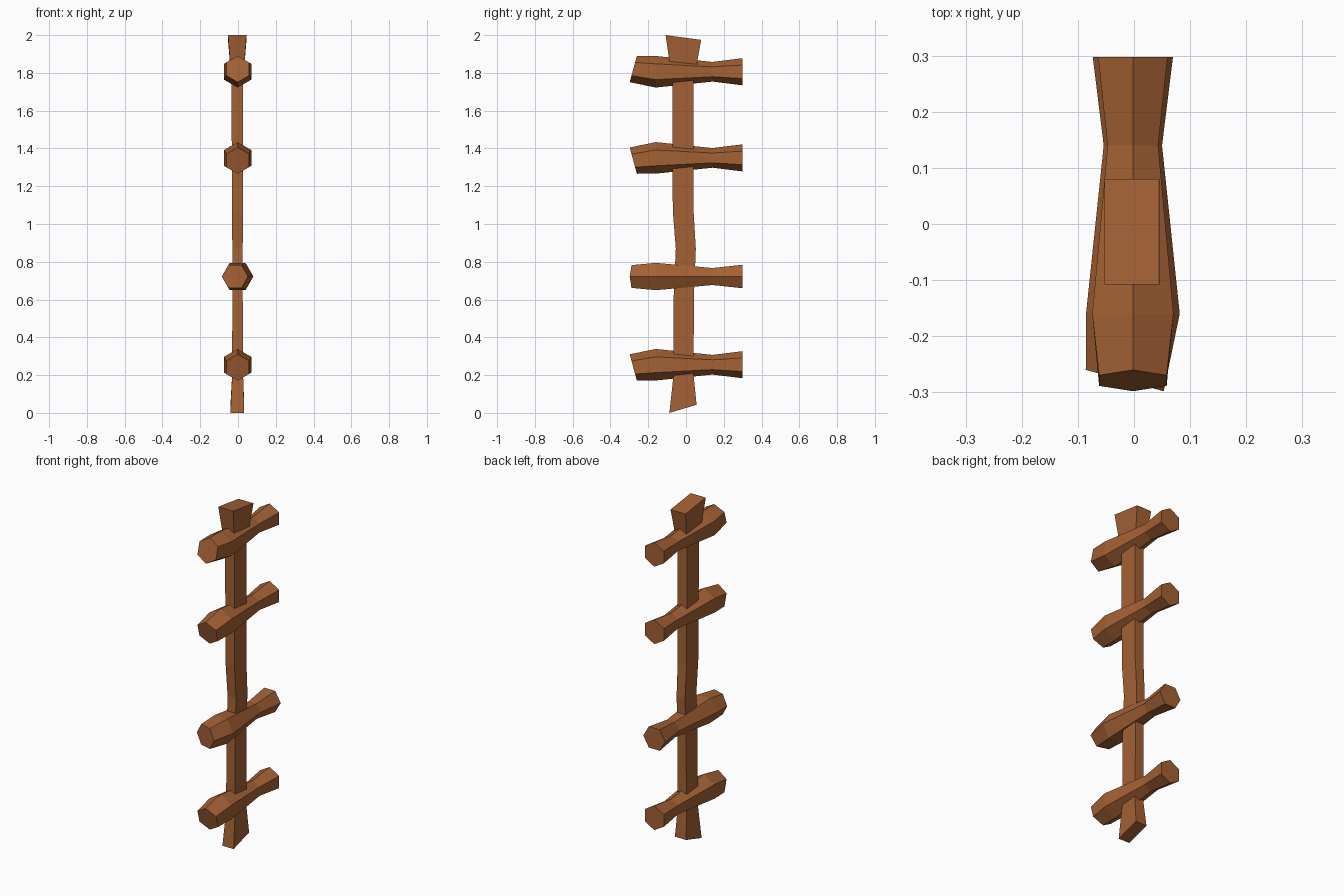
import bpy, bmesh, math
from mathutils import Matrix

if "Cube" in bpy.data.objects:
    bpy.data.objects.remove(bpy.data.objects["Cube"])

wood = bpy.data.materials.new("wood")
wood.diffuse_color = (0.37, 0.12, 0.035, 1)
wood.use_nodes = True
wood.node_tree.nodes["Principled BSDF"].inputs["Base Color"].default_value = wood.diffuse_color


def loft(name, rings):
    """Skin a list of equal-length point rings and cap both ends."""
    bm = bmesh.new()
    loops = [[bm.verts.new(p) for p in ring] for ring in rings]
    n = len(loops[0])
    for a, b in zip(loops, loops[1:]):
        for i in range(n):
            j = (i + 1) % n
            bm.faces.new((a[i], a[j], b[j], b[i]))
    bm.faces.new(loops[0])
    bm.faces.new(loops[-1])
    bmesh.ops.recalc_face_normals(bm, faces=bm.faces)
    mesh = bpy.data.meshes.new(name)
    bm.to_mesh(mesh)
    bm.free()
    mesh.materials.append(wood)
    obj = bpy.data.objects.new(name, mesh)
    bpy.context.collection.objects.link(obj)
    return obj


# Crooked square post: x range, y range, z at front edge, z at back edge
post = [
    (-0.040, 0.033, -0.088, 0.056, 0.00, 0.043),
    (-0.031, 0.027, -0.066, 0.040, 0.20, 0.20),
    (-0.030, 0.025, -0.065, 0.042, 0.62, 0.62),
    (-0.030, 0.025, -0.054, 0.052, 0.87, 0.87),
    (-0.032, 0.026, -0.070, 0.040, 1.07, 1.07),
    (-0.034, 0.027, -0.072, 0.040, 1.75, 1.75),
    (-0.053, 0.045, -0.108, 0.080, 2.00, 1.975),
]
loft("post", [[(x0, y0, zf), (x1, y0, zf), (x1, y1, zb), (x0, y1, zb)]
              for x0, x1, y0, y1, zf, zb in post])


# Hexagonal rung with a slanted front end: y, centre height, radius, slant
def hex_ring(y, zc, r, slant):
    pts = []
    for k in range(6):
        a = math.radians(90 + 60 * k)
        pts.append((r * math.cos(a), y - slant * math.sin(a), zc + r * math.sin(a)))
    return pts


rung = [(-0.279, -0.0145, 0.0695, 0.019),
        (-0.16, 0, 0.0835, 0),
        (0.14, 0, 0.052, 0),
        (0.298, 0, 0.0715, 0)]

# Same rung at four heights, each rolled about its length
for i, (z, roll) in enumerate([(0.255, 0), (0.722, 90), (1.35, 0), (1.806, 180)]):
    obj = loft(f"rung_{i + 1}", [hex_ring(*r) for r in rung])
    obj.matrix_world = (Matrix.Translation((-0.002, 0, z))
                        @ Matrix.Rotation(math.radians(roll), 4, 'Y'))
